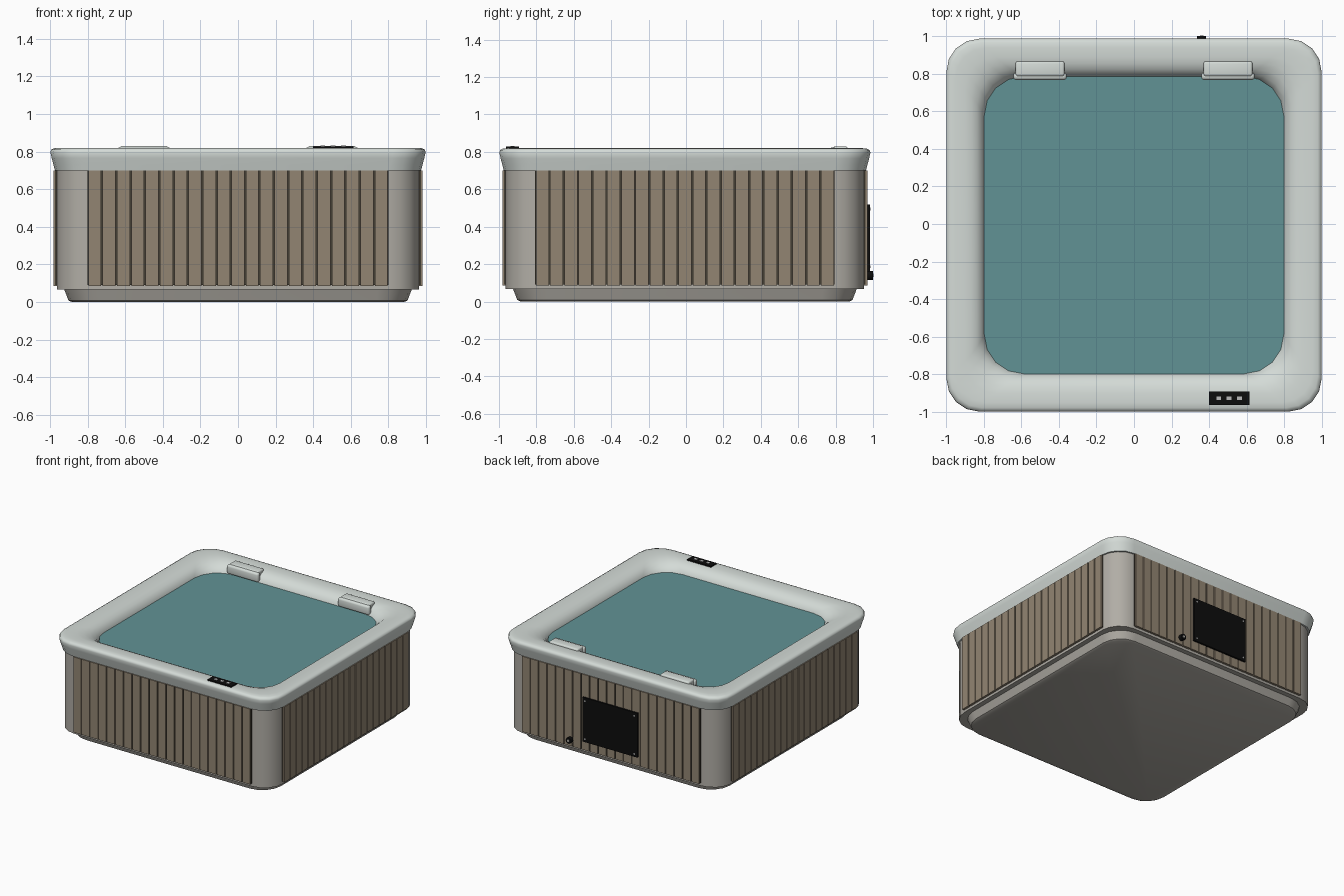
import bpy, bmesh, math
from mathutils import Matrix, Vector

cube = bpy.data.objects.get("Cube")
if cube:
    bpy.data.objects.remove(cube, do_unlink=True)

CY = -0.006      # tub centre in y
SHRINK = 0.006   # tub is slightly shorter in y


def material(name, r, g, b):
    m = bpy.data.materials.new(name)
    m.use_nodes = True
    m.diffuse_color = (r, g, b, 1)
    m.node_tree.nodes["Principled BSDF"].inputs["Base Color"].default_value = (r, g, b, 1)
    return m


SHELL = material("pale shell", 0.66, 0.71, 0.68)
TRIM = material("warm grey trim", 0.44, 0.42, 0.38)
WOOD = material("brown slats", 0.29, 0.235, 0.17)
GAP = material("dark gaps", 0.06, 0.05, 0.035)
WATER = material("teal water", 0.12, 0.29, 0.30)
BLACK = material("black plastic", 0.004, 0.004, 0.004)
STEEL = material("button grey", 0.5, 0.5, 0.5)


def finish(name, bm, mat, smooth=None):
    bmesh.ops.recalc_face_normals(bm, faces=bm.faces)
    me = bpy.data.meshes.new(name)
    bm.to_mesh(me)
    bm.free()
    me.materials.append(mat)
    ob = bpy.data.objects.new(name, me)
    bpy.context.collection.objects.link(ob)
    if smooth:
        bpy.ops.object.select_all(action='DESELECT')
        ob.select_set(True)
        bpy.context.view_layer.objects.active = ob
        bpy.ops.object.shade_smooth_by_angle(angle=math.radians(smooth))
    return ob


def rounded_square(half, radius, z, steps=4):
    pts = []
    for q, (sx, sy) in enumerate([(1, 1), (-1, 1), (-1, -1), (1, -1)]):
        for i in range(steps + 1):
            a = math.pi / 2 * (q + i / steps)
            x = sx * (half - radius) + radius * math.cos(a)
            y = sy * (half - SHRINK - radius) + radius * math.sin(a)
            pts.append(Vector((x, y + CY, z)))
    return pts


def loft(name, sections, mat, smooth=40, caps=(True, True)):
    bm = bmesh.new()
    rings = [[bm.verts.new(p) for p in rounded_square(*s)] for s in sections]
    for a, b in zip(rings, rings[1:]):
        for i in range(len(a)):
            j = (i + 1) % len(a)
            bm.faces.new((a[i], a[j], b[j], b[i]))
    if caps[0]:
        bm.faces.new(rings[0][::-1])
    if caps[1]:
        bm.faces.new(rings[-1])
    return finish(name, bm, mat, smooth)


def add_box(bm, lo, hi, turn=None):
    lo, hi = Vector(lo), Vector(hi)
    mat = Matrix.Translation((lo + hi) / 2) @ Matrix.Diagonal((*(hi - lo), 1))
    bmesh.ops.create_cube(bm, size=1, matrix=(turn @ mat) if turn else mat)


def box(name, lo, hi, mat, bevel=0):
    bm = bmesh.new()
    add_box(bm, lo, hi)
    if bevel:
        bmesh.ops.bevel(bm, geom=bm.edges[:], offset=bevel, segments=3,
                        affect='EDGES', profile=0.5)
    return finish(name, bm, mat, 40 if bevel else None)


def disc(name, x, y0, y1, z, r, mat, sides=16):
    bm = bmesh.new()
    spin = Matrix.Translation((x, (y0 + y1) / 2, z)) @ Matrix.Rotation(math.pi / 2, 4, 'X')
    bmesh.ops.create_cone(bm, cap_ends=True, segments=sides, radius1=r, radius2=r,
                          depth=y1 - y0, matrix=spin)
    return finish(name, bm, mat, 40)


# Base pan and cabinet
loft("base_pan", [(0.885, 0.15, 0), (0.902, 0.165, 0.008), (0.925, 0.18, 0.068)], TRIM)
loft("cabinet", [(0.964, 0.165, 0.066), (0.964, 0.165, 0.705)], TRIM, caps=(True, True))

# Rolled rim, from the underside over the top and down to the water
loft("rim", [(0.94, 0.16, 0.70), (0.974, 0.165, 0.70), (0.982, 0.17, 0.73),
             (0.991, 0.172, 0.765), (0.998, 0.175, 0.795), (0.994, 0.175, 0.81),
             (0.978, 0.17, 0.818), (0.95, 0.165, 0.82), (0.90, 0.165, 0.819),
             (0.865, 0.17, 0.812), (0.835, 0.18, 0.798), (0.812, 0.195, 0.775),
             (0.798, 0.208, 0.745), (0.785, 0.21, 0.69)],
     SHELL, 60, caps=(False, False))
loft("water", [(0.797, 0.21, 0.744), (0.797, 0.21, 0.746)], WATER, None)

# Slatted cladding on all four sides, over a dark backing
SLATS, SPAN = 21, 1.6
pitch = SPAN / SLATS
wood, back = bmesh.new(), bmesh.new()
for q in range(4):
    turn = Matrix.Translation((0, CY, 0)) @ Matrix.Rotation(q * math.pi / 2, 4, 'Z')
    face = 0.982 - (SHRINK if q % 2 == 0 else 0)
    add_box(back, (-SPAN / 2, -face + 0.009, 0.09), (SPAN / 2, -0.94, 0.70), turn)
    for i in range(SLATS):
        x = -SPAN / 2 + pitch * i
        add_box(wood, (x + 0.004, -face, 0.086), (x + pitch - 0.004, -0.95, 0.70), turn)
finish("cladding_backing", back, GAP)
finish("cladding_slats", wood, WOOD)

# Headrests on the back of the rim
for side, x in (("left", 0.5), ("right", -0.5)):
    box(side + "_headrest_pad", (x - 0.13, 0.785, 0.76), (x + 0.13, 0.865, 0.829), SHELL, 0.012)
    box(side + "_headrest_roll", (x - 0.142, 0.766, 0.75), (x + 0.142, 0.805, 0.824), SHELL, 0.016)

# Control panel on the front of the rim
box("control_panel", (0.398, -0.962, 0.80), (0.614, -0.892, 0.828), BLACK)
for i in range(3):
    x = 0.451 + 0.055 * i
    box(f"control_button_{i + 1}", (x - 0.013, -0.937, 0.826), (x + 0.013, -0.917, 0.831), STEEL)

# Service hatch with screws, and drain valve, on the back
box("service_hatch", (-0.25, 0.96, 0.16), (0.245, 0.984, 0.52), BLACK)
for x in (-0.225, 0.22):
    for z in (0.185, 0.495):
        disc("hatch_screw", x, 0.98, 0.987, z, 0.007, STEEL, 8)
disc("drain_valve", 0.36, 0.96, 1.0, 0.14, 0.024, BLACK)
disc("drain_valve_cap", 0.36, 0.99, 1.002, 0.14, 0.01, TRIM, 12)
